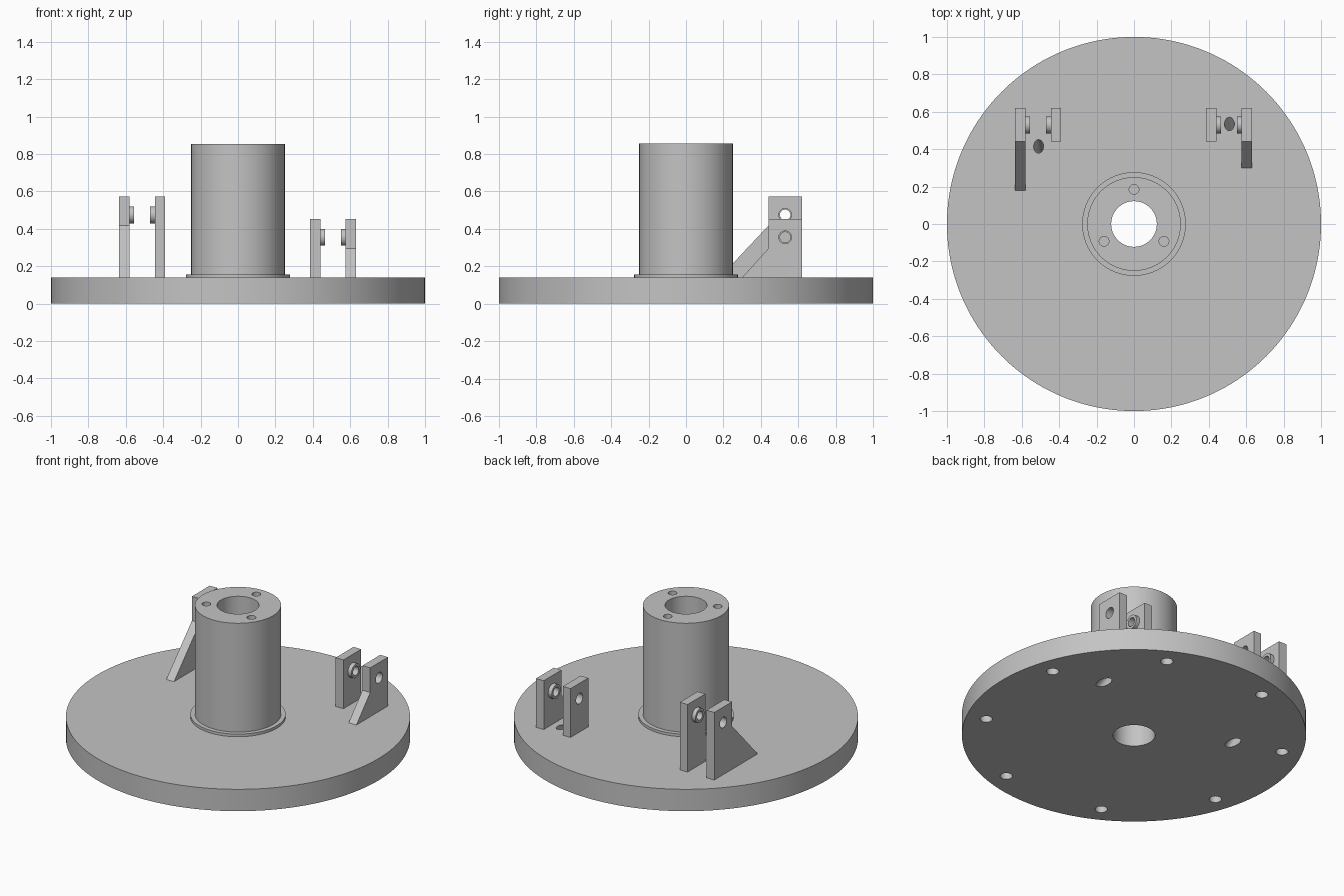
import bpy, bmesh
from math import cos, sin, pi, radians
from mathutils import Vector, Matrix

if "Cube" in bpy.data.objects:
    bpy.data.objects.remove(bpy.data.objects["Cube"], do_unlink=True)

grey = bpy.data.materials.new("machined grey")
grey.use_nodes = True
grey.diffuse_color = (0.55, 0.55, 0.55, 1)
grey.node_tree.nodes["Principled BSDF"].inputs["Base Color"].default_value = (0.55, 0.55, 0.55, 1)


def finish(name, bm):
    bmesh.ops.recalc_face_normals(bm, faces=bm.faces[:])
    mesh = bpy.data.meshes.new(name)
    bm.to_mesh(mesh)
    bm.free()
    mesh.materials.append(grey)
    obj = bpy.data.objects.new(name, mesh)
    bpy.context.collection.objects.link(obj)
    return obj


def select(obj):
    bpy.ops.object.select_all(action='DESELECT')
    bpy.context.view_layer.objects.active = obj
    obj.select_set(True)


def smooth(obj):
    select(obj)
    bpy.ops.object.shade_smooth_by_angle(angle=radians(30))


def lathe(name, profile, segments=128, matrix=None):
    """Turn a closed (radius, height) profile around z."""
    bm = bmesh.new()
    rings = []
    for i in range(segments):
        a = 2 * pi * i / segments
        rings.append([bm.verts.new((r * cos(a), r * sin(a), z)) for r, z in profile])
    n = len(profile)
    for i in range(segments):
        p, q = rings[i], rings[(i + 1) % segments]
        for j in range(n):
            k = (j + 1) % n
            bm.faces.new((p[j], q[j], q[k], p[k]))
    if matrix:
        bm.transform(matrix)
    return finish(name, bm)


def add_loft(bm, start, end, size_a, size_b, u=(1, 0, 0), v=(0, 1, 0), segments=32):
    """Closed tube between two ellipses lying in the u, v plane."""
    u, v = Vector(u), Vector(v)
    angles = [2 * pi * i / segments for i in range(segments)]
    low, high = ([bm.verts.new(Vector(c) + u * s[0] * cos(a) + v * s[1] * sin(a)) for a in angles]
                 for c, s in ((start, size_a), (end, size_b)))
    for i in range(segments):
        j = (i + 1) % segments
        bm.faces.new((low[i], low[j], high[j], high[i]))
    bm.faces.new(low[::-1])
    bm.faces.new(high)


def cut(obj, bm):
    cutter = finish("cutter", bm)
    cutter.hide_render = True
    mod = obj.modifiers.new("holes", 'BOOLEAN')
    mod.operation = 'DIFFERENCE'
    mod.solver = 'EXACT'
    mod.object = cutter
    select(obj)
    bpy.ops.object.modifier_apply(modifier=mod.name)
    bpy.data.objects.remove(cutter, do_unlink=True)


TOP = 0.14
BORE = 0.122

# Base disc with blind rim holes underneath and two slanted passages
disc = lathe("base_disc", [(BORE, 0), (1, 0), (1, TOP), (BORE, TOP)], 160)
bm = bmesh.new()
for i in range(8):
    a = radians(17.5 + 45 * i)
    x, y = 0.88 * cos(a), 0.88 * sin(a)
    add_loft(bm, (x, y, -0.02), (x, y, 0.1), (0.036, 0.036), (0.036, 0.036))
for low, high in (((0.53, 0.36), (0.51, 0.535)), ((-0.495, 0.305), (-0.51, 0.415))):
    low, high = Vector((*low, 0)), Vector((*high, TOP))
    over = (high - low) * 0.05
    add_loft(bm, low - over, high + over, (0.034, 0.06), (0.026, 0.035))
cut(disc, bm)
smooth(disc)

# Hollow hub with collar and three screw holes in its top
hub = lathe("hub", [(BORE, TOP), (0.277, TOP), (0.277, 0.157), (0.25, 0.157),
                    (0.25, 0.855), (BORE, 0.855)])
bm = bmesh.new()
for i in range(3):
    a = radians(90 + 120 * i)
    x, y = 0.185 * cos(a), 0.185 * sin(a)
    add_loft(bm, (x, y, 0.72), (x, y, 0.9), (0.026, 0.026), (0.026, 0.026))
cut(hub, bm)
smooth(hub)


# Brackets: an outer plate with a gusset, an inner plate, and facing bosses
def plate(name, x, outline, hole_z):
    bm = bmesh.new()
    face = bm.faces.new([bm.verts.new((x - 0.0275, y, z)) for y, z in outline])
    out = bmesh.ops.extrude_face_region(bm, geom=[face])
    verts = [v for v in out["geom"] if isinstance(v, bmesh.types.BMVert)]
    bmesh.ops.translate(bm, verts=verts, vec=(0.055, 0, 0))
    obj = finish(name, bm)
    holes = bmesh.new()
    add_loft(holes, (x - 0.1, 0.53, hole_z), (x + 0.1, 0.53, hole_z),
             (0.034, 0.034), (0.034, 0.034), (0, 1, 0), (0, 0, 1))
    cut(obj, holes)
    smooth(obj)


def boss(name, x, direction, z):
    turn = Matrix.Translation((x, 0.53, z)) @ Matrix.Rotation(direction * pi / 2, 4, 'Y')
    smooth(lathe(name, [(0.028, 0), (0.045, 0), (0.045, 0.025), (0.028, 0.025)], 48, turn))


def bracket(label, side, outer, inner, height, foot, shoulder):
    hole = height - 0.098
    back = [(0.62, TOP), (0.62, height), (0.44, height)]
    plate(label + "_outer_plate", side * outer, back + [(0.44, shoulder), (foot, TOP)], hole)
    plate(label + "_inner_plate", side * inner, back + [(0.44, TOP)], hole)
    boss(label + "_outer_boss", side * (outer - 0.0275), -side, hole)
    boss(label + "_inner_boss", side * (inner + 0.0275), side, hole)


bracket("right_bracket", -1, 0.6075, 0.4175, 0.573, 0.18, 0.417)
bracket("left_bracket", 1, 0.6025, 0.4125, 0.453, 0.30, 0.295)
